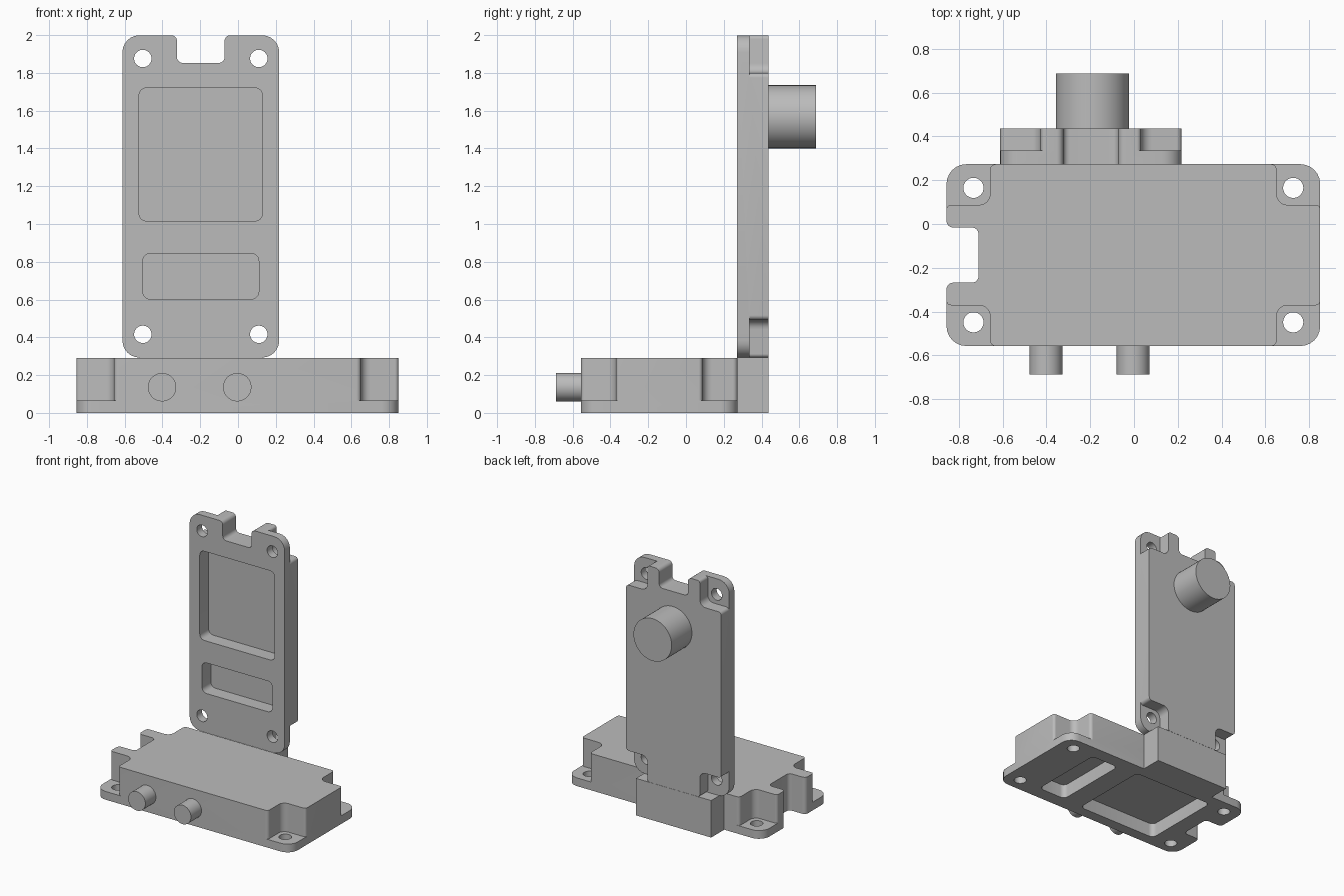
import bpy, bmesh, math
from mathutils import Vector, Matrix

old = bpy.data.objects.get("Cube")
if old:
    bpy.data.objects.remove(old, do_unlink=True)

grey = bpy.data.materials.new("plain grey")
grey.use_nodes = True
COLOUR = (0.5, 0.5, 0.5, 1)
grey.diffuse_color = COLOUR
grey.node_tree.nodes["Principled BSDF"].inputs["Base Color"].default_value = COLOUR

HL, HW, FLANGE = 0.853, 0.415, 0.065   # half length, half width, flange thickness
ARM_L, ARM_W = 0.654, 0.229            # raised cross arms
SLOT_L, SLOT_W = 0.707, 0.126          # end slot


def fillet(corners, steps=6):
    """Round each (x, y, radius) corner of a right-angled outline."""
    pts = []
    n = len(corners)
    for i, (x, y, r) in enumerate(corners):
        p = Vector((x, y))
        a = (Vector(corners[i - 1][:2]) - p).normalized() * r
        b = (Vector(corners[(i + 1) % n][:2]) - p).normalized() * r
        for k in range(steps + 1):
            t = k / steps * math.pi / 2
            pts.append(p + a * (1 - math.sin(t)) + b * (1 - math.cos(t)))
    return pts


def prism(name, pts, low, high):
    bm = bmesh.new()
    face = bm.faces.new([bm.verts.new((p[0], p[1], low)) for p in pts])
    out = bmesh.ops.extrude_face_region(bm, geom=[face])["geom"]
    bmesh.ops.translate(bm, vec=(0, 0, high - low),
                        verts=[v for v in out if isinstance(v, bmesh.types.BMVert)])
    bmesh.ops.recalc_face_normals(bm, faces=bm.faces)
    mesh = bpy.data.meshes.new(name)
    bm.to_mesh(mesh)
    bm.free()
    mesh.materials.append(grey)
    ob = bpy.data.objects.new(name, mesh)
    bpy.context.collection.objects.link(ob)
    return ob


def rect(x0, x1, y, r):
    return fillet([(x0, -y, r), (x1, -y, r), (x1, y, r), (x0, y, r)])


def circle(x, y, r, n=48):
    return [(x + r * math.cos(i * math.tau / n), y + r * math.sin(i * math.tau / n))
            for i in range(n)]


def smooth(ob):
    bpy.ops.object.select_all(action="DESELECT")
    ob.select_set(True)
    bpy.context.view_layer.objects.active = ob
    bpy.ops.object.shade_smooth_by_angle(angle=math.radians(30))


def combine(ob, other, operation):
    mod = ob.modifiers.new("join", "BOOLEAN")
    mod.object, mod.operation, mod.solver = other, operation, "EXACT"
    bpy.context.view_layer.objects.active = ob
    bpy.ops.object.modifier_apply(modifier=mod.name)
    bpy.data.objects.remove(other, do_unlink=True)


def housing(name, thickness, matrix):
    """Flanged slab with raised cross body, end slot, screw holes and two pockets."""
    slot = [(-HL, SLOT_W, 0.03), (-SLOT_L, SLOT_W, 0.03),
            (-SLOT_L, -SLOT_W, 0.03), (-HL, -SLOT_W, 0.03)]
    flange = slot + [(-HL, -HW, 0.09), (HL, -HW, 0.09), (HL, HW, 0.09), (-HL, HW, 0.09)]
    cross = list(slot)
    for sx, sy in ((-1, -1), (1, -1), (1, 1), (-1, 1)):
        trio = [(sx * HL, sy * ARM_W, 0.02), (sx * ARM_L, sy * ARM_W, 0.05),
                (sx * ARM_L, sy * HW, 0.025)]
        cross += trio if sx == sy else trio[::-1]
    ob = prism(name, fillet(flange), 0, FLANGE)
    combine(ob, prism("body", fillet(cross), FLANGE, thickness), "UNION")
    # Pockets in the flat face
    for x0, x1, y in ((-0.574, 0.13, 0.327), (0.302, 0.544, 0.307)):
        combine(ob, prism("pocket", rect(x0, x1, y, 0.04), -0.1, 0.11), "DIFFERENCE")
    # Screw holes in the flange corners
    for sx in (-1, 1):
        for sy in (-1, 1):
            combine(ob, prism("hole", circle(sx * 0.73, sy * 0.307, 0.046), -0.1, 0.12),
                    "DIFFERENCE")
    ob.data.transform(matrix)
    smooth(ob)


def peg(name, x, z, r, y0, y1):
    ob = prism(name, circle(x, -z, r), y0, y1)
    ob.data.transform(Matrix.Rotation(-math.pi / 2, 4, "X"))
    smooth(ob)


# Lying and standing housings
housing("base_housing", 0.29, Matrix.Translation((-0.003, -0.142, 0)))
turn = Matrix(((0, -1, 0), (0, 0, 1), (-1, 0, 0))).to_4x4()
housing("upright_housing", 0.165, Matrix.Translation((-0.197, 0.271, 1.146)) @ turn)

# Foot block under the upright
prism("foot_block", [(-0.525, 0.271), (0.132, 0.271), (0.132, 0.436), (-0.525, 0.436)], 0, 0.292)

# Front pegs and rear boss
peg("right_front_peg", -0.402, 0.136, 0.075, -0.688, -0.54)
peg("left_front_peg", -0.004, 0.136, 0.075, -0.688, -0.54)
peg("rear_boss", -0.19, 1.568, 0.167, 0.42, 0.688)
